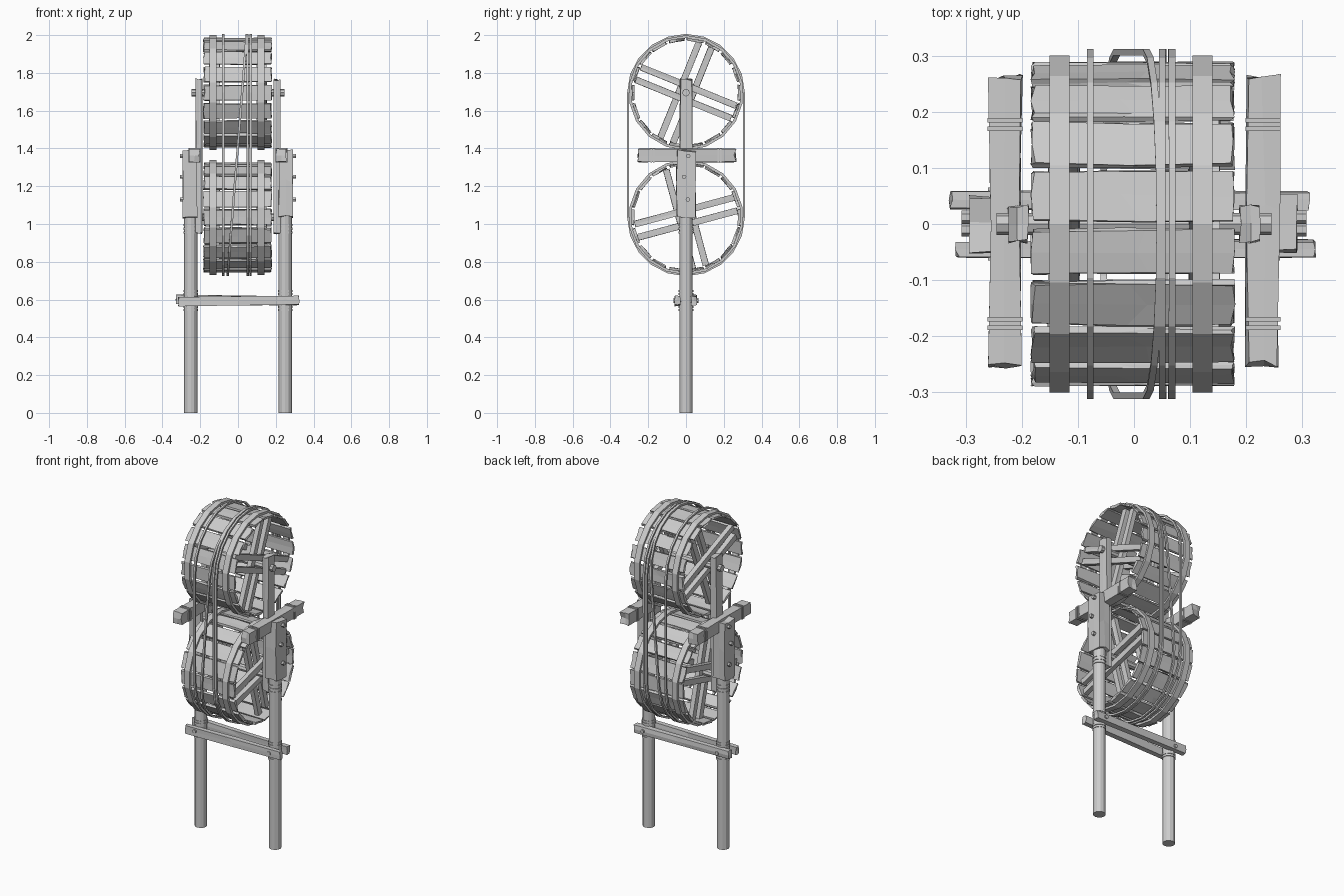
import bpy, bmesh, math, random
from mathutils import Matrix, Vector

if "Cube" in bpy.data.objects:
    bpy.data.objects.remove(bpy.data.objects["Cube"])

random.seed(7)
TAU = 2 * math.pi


def finish(name, bm):
    bmesh.ops.recalc_face_normals(bm, faces=bm.faces[:])
    me = bpy.data.meshes.new(name)
    bm.to_mesh(me)
    bm.free()
    ob = bpy.data.objects.new(name, me)
    bpy.context.collection.objects.link(ob)
    return ob


# Rough-hewn timber: length along local x, wobbling sides and splintered ends
def add_plank(bm, size, mat, jit=0.003, chip=0.008):
    L, W, H = size
    tmp = bmesh.new()
    bmesh.ops.create_cube(tmp, size=1)
    bmesh.ops.subdivide_edges(tmp, edges=tmp.edges[:], cuts=1, use_grid_fill=True)
    for v in tmp.verts:
        end = abs(v.co.x) > 0.4
        sx = math.copysign(1, v.co.x)
        v.co = Vector((v.co.x * L, v.co.y * W, v.co.z * H))
        v.co.y += random.uniform(-jit, jit)
        v.co.z += random.uniform(-jit, jit) * 0.5
        v.co.x += -sx * random.uniform(0, chip) if end else random.uniform(-0.1, 0.1) * L
    tmp.transform(mat)
    me = bpy.data.meshes.new("tmp")
    tmp.to_mesh(me)
    tmp.free()
    bm.from_mesh(me)
    bpy.data.meshes.remove(me)


def plank(name, size, mat, jit=0.003, chip=0.008):
    bm = bmesh.new()
    add_plank(bm, size, mat, jit, chip)
    return finish(name, bm)


def cylinder(name, r, length, loc, axis='Z', n=10):
    bm = bmesh.new()
    rot = {'Z': Matrix(), 'X': Matrix.Rotation(TAU / 4, 4, 'Y'), 'Y': Matrix.Rotation(TAU / 4, 4, 'X')}[axis]
    bmesh.ops.create_cone(bm, cap_ends=True, segments=n, radius1=r, radius2=r, depth=length,
                          matrix=Matrix.Translation(loc) @ rot)
    return finish(name, bm)


# Closed rectangular-section loop; frames = list of (centre, outward normal), width along x
def band(name, frames, width, thick):
    bm = bmesh.new()
    rings = []
    for c, nrm in frames:
        rings.append([bm.verts.new(c + Vector((sx * width / 2, 0, 0)) + nrm * (st * thick / 2))
                      for sx, st in ((-1, -1), (1, -1), (1, 1), (-1, 1))])
    for i in range(len(rings)):
        a, b = rings[i], rings[(i + 1) % len(rings)]
        for k in range(4):
            bm.faces.new((a[k], a[(k + 1) % 4], b[(k + 1) % 4], b[k]))
    return finish(name, bm)


T = Matrix.Translation
RX = lambda a: Matrix.Rotation(a, 4, 'X')
N = 18
UP, LOW = 1.695, 1.035


# Wheels: slatted drum, two outer hoops, crossed double spokes at each end
def wheel(label, z, tilt):
    centre = T((0, 0, z))
    bm = bmesh.new()
    for i in range(N):
        a = (i + 0.5) * TAU / N
        w = random.uniform(0.073, 0.09)
        add_plank(bm, (0.365, w, 0.014), centre @ RX(a) @ T((-0.002, 0, 0.281)), 0.004, 0.01)
    finish(label + "_drum_slats", bm)
    for x in (-0.133, 0.122):
        fr = []
        for i in range(N):
            a = i * TAU / N
            n = Vector((0, math.sin(a), math.cos(a)))
            fr.append((Vector((x, 0, z)) + n * 0.297, n))
        band(label + "_hoop", fr, 0.036, 0.015)
    bm = bmesh.new()
    for side in (-1, 1):
        for quarter in (0, 1):
            for off in (-0.036, 0.036):
                m = (centre @ T((side * (0.138 - 0.026 * quarter), 0, 0)) @ RX(tilt + quarter * TAU / 4)
                     @ T((0, 0, off)) @ Matrix.Rotation(TAU / 4, 4, 'Z'))
                add_plank(bm, (0.545, 0.028, 0.034), m, 0.002, 0.002)
    finish(label + "_spokes", bm)
    cylinder(label + "_axle", 0.02, 0.49, (0, 0, z), 'X', 8)


wheel("upper_wheel", UP, math.radians(-22))
wheel("lower_wheel", LOW, math.radians(15))


# Ropes wrapped round both wheels; x runs linearly from top to bottom
def rope(x_top, x_bot):
    fr = []
    for zc, start in ((UP, 0), (LOW, math.pi)):
        for i in range(11):
            a = start + i * math.pi / 10
            n = Vector((0, math.cos(a), math.sin(a)))
            p = Vector((0, 0, zc)) + n * 0.306
            p.x = x_bot + (x_top - x_bot) * (p.z - 0.73) / 1.27
            fr.append((p, n))
    band("rope_loop", fr, 0.012, 0.011)


for xt, xb in ((-0.078, -0.078), (0.05, 0.052), (0.068, 0.066), (0.046, -0.055)):
    rope(xt, xb)

# Side frames, left and right
for s in (-1, 1):
    cylinder("post", 0.035, 1.1, (s * 0.25, 0, 0.55), 'Z', 12)
    for z in (0.545, 0.56, 0.63, 0.645, 0.955, 0.975, 0.995):
        cylinder("post_binding", 0.0385, 0.012, (s * 0.25, 0, z), 'Z', 12)
    up = Matrix.Rotation(TAU / 4, 4, 'Y')
    plank("post_head_block", (0.365, 0.098, 0.075), T((s * 0.254, 0, 1.212)) @ up, 0.005, 0.015)
    plank("axle_upright", (0.83, 0.062, 0.036), T((s * 0.207, 0, 1.357)) @ up, 0.004, 0.015)
    plank("cross_arm", (0.525, 0.056, 0.07),
          T((s * 0.23, 0.005, 1.363)) @ Matrix.Rotation(TAU / 4, 4, 'Z'), 0.004, 0.015)
    for y in (-0.185, -0.17, 0.17, 0.185):
        plank("arm_binding", (0.008, 0.063, 0.077),
              T((s * 0.23, y, 1.363)) @ Matrix.Rotation(TAU / 4, 4, 'Z'), 0, 0)
    for z, y in ((1.36, 0.012), (1.25, -0.01), (1.13, 0.01)):
        cylinder("block_peg", 0.012, 0.03, (s * 0.292, y, z), 'X', 6)

# Pair of tie bars clamped to the posts
plank("front_tie_bar", (0.645, 0.03, 0.048), T((0.004, -0.045, 0.593)) @ Matrix.Rotation(-0.012, 4, 'Y'))
plank("back_tie_bar", (0.645, 0.03, 0.048), T((-0.008, 0.042, 0.597)) @ Matrix.Rotation(0.012, 4, 'Y'))
for x in (-0.25, 0.25):
    cylinder("tie_peg", 0.012, 0.13, (x, 0, 0.595), 'Y', 6)
